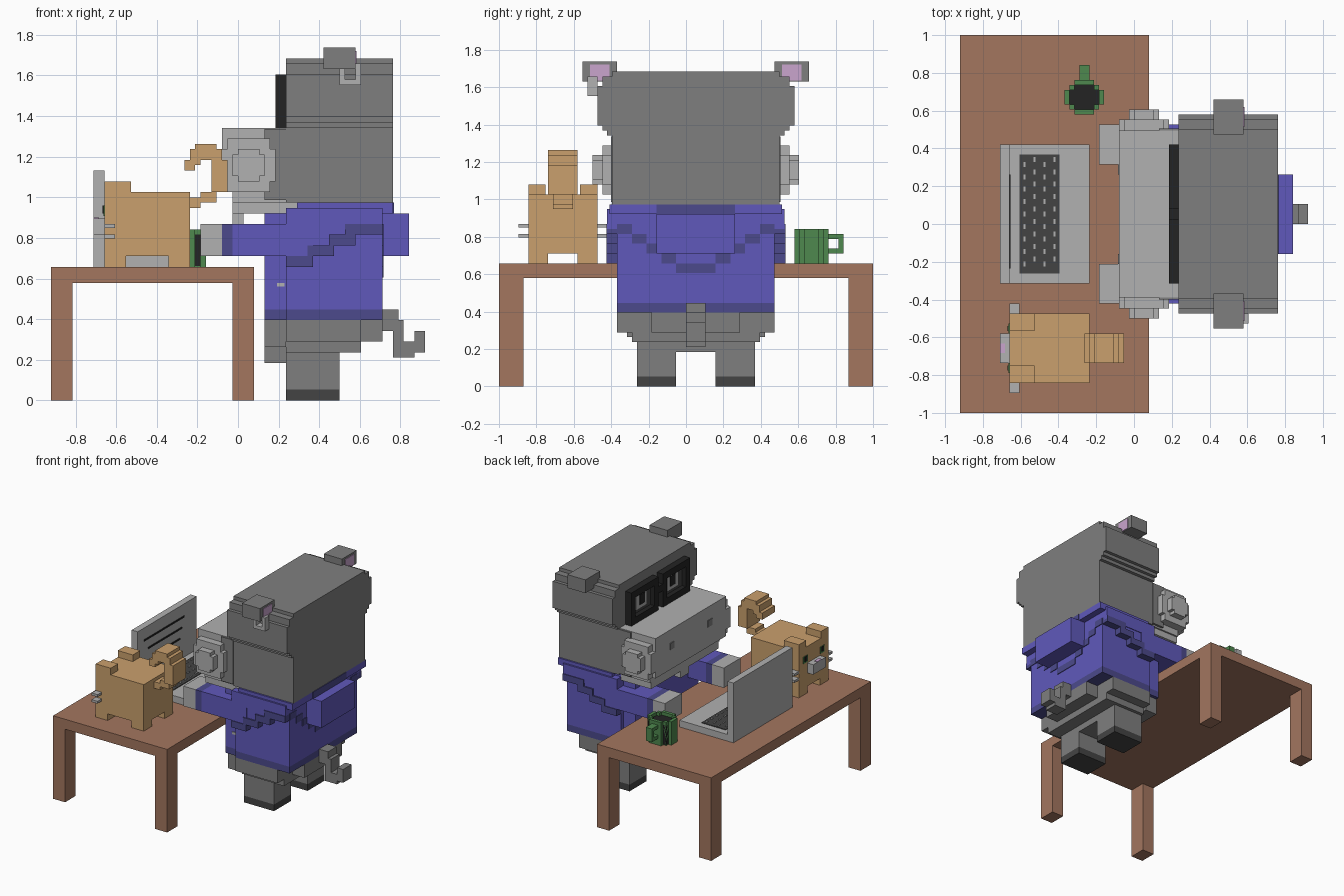
import bpy
import bmesh
from mathutils import Matrix, Vector

cube = bpy.data.objects.get("Cube")
if cube:
    bpy.data.objects.remove(cube, do_unlink=True)

UNIT = 1 / 38      # grid step of the blocks
AXIS = 2           # y of the big figure's mirror plane
PLATE = 0.2        # thickness of painted plates


def material(name, *rgb):
    linear = [((c / 255 + 0.055) / 1.055) ** 2.4 for c in rgb] + [1]
    mat = bpy.data.materials.new(name)
    mat.use_nodes = True
    mat.diffuse_color = linear
    mat.node_tree.nodes["Principled BSDF"].inputs["Base Color"].default_value = linear
    return mat


wood = material("wood brown", 163, 118, 95)
tan = material("tan fur", 202, 160, 109)
grey = material("grey skin", 127, 127, 127)
light = material("light grey", 177, 177, 177)
blue = material("blue cloth", 96, 89, 187)
navy = material("dark blue trim", 76, 74, 140)
black = material("black", 35, 35, 35)
dark = material("dark grey", 68, 68, 68)
green = material("green", 78, 136, 78)
pink = material("pink", 202, 165, 206)

parts = {}


def box(name, mat, x, y, z):
    """Add one block, given by its ranges, to the named part."""
    parts.setdefault(name, (mat, []))[1].append((x, y, z))


def slab(name, mat, x, half, z, mid=AXIS):
    """Block centred on a mirror plane."""
    box(name, mat, x, (mid - half, mid + half), z)


def pair(name, mat, x, y, z, mid=AXIS):
    """Two blocks mirrored in y; y is measured from the plane."""
    box(name, mat, x, (mid + y[0], mid + y[1]), z)
    box(name, mat, x, (mid - y[1], mid - y[0]), z)


def build(name, mat, blocks):
    bm = bmesh.new()
    for ranges in blocks:
        low, high = (Vector(r[i] for r in ranges) * UNIT for i in (0, 1))
        bmesh.ops.create_cube(bm, size=1, matrix=Matrix.Translation((low + high) / 2)
                              @ Matrix.Diagonal((high - low).to_4d()))
    mesh = bpy.data.meshes.new(name)
    bm.to_mesh(mesh)
    bm.free()
    mesh.materials.append(mat)
    bpy.context.collection.objects.link(bpy.data.objects.new(name, mesh))


# Table
slab("table_top", wood, x=(-35, 3), half=38, z=(22, 25), mid=0)
for x in ((-35, -31), (-1, 3)):
    pair("table_legs", wood, x=x, y=(33, 38), z=(0, 22), mid=0)

# Laptop with keys and lines on the screen
slab("laptop_base", light, x=(-25, -9), half=14, z=(25, 27))
slab("laptop_screen", light, x=(-27, -25), half=14, z=(25, 43))
slab("keyboard", dark, x=(-23, -15), half=12, z=(27, 27 + PLATE))
for row in range(4):
    for column in range(9):
        x, y = row * 2 - 22.2, column * 2.5 - 8.5 + row % 2
        box("keys", light, x=(x, x + 0.4), y=(y, y + 1), z=(27, 27 + 2 * PLATE))
for row in range(3):
    box("screen_lines", black, x=(-25, -25 + PLATE), y=(row * 2 - 9, 10 - row),
        z=(39 - row * 3, 39.5 - row * 3))

# Mug
pair("mug", green, x=(-12, -8), y=(2.5, 3.5), z=(25, 32), mid=25.5)
for x in ((-14, -13), (-7, -6)):
    slab("mug", green, x=x, half=1.5, z=(25, 32), mid=25.5)
for x in ((-13, -12), (-8, -7)):
    pair("mug", green, x=x, y=(1.5, 2.5), z=(25, 32), mid=25.5)
slab("coffee", black, x=(-13, -7), half=2.5, z=(25.1, 31), mid=25.5)
for z in ((27, 28), (30, 31)):
    box("mug_handle", green, x=(-11, -9), y=(29, 31), z=z)
box("mug_handle", green, x=(-11, -9), y=(31, 32), z=(27, 31))

# Small pet on the table
PET = -25
slab("pet_body", tan, x=(-25, -9), half=7, z=(27, 39), mid=PET)
for x in ((-25, -21), (-13, -9)):
    pair("pet_legs", tan, x=x, y=(3, 7), z=(25, 27), mid=PET)
pair("pet_ears", tan, x=(-25, -20), y=(3.5, 7), z=(39, 41), mid=PET)
slab("pet_muzzle", light, x=(-27, -25), half=3, z=(31, 34), mid=PET)
slab("pet_nose", pink, x=(-27, -26), half=1, z=(34, 34 + PLATE), mid=PET)
pair("pet_eyes", green, x=(-25 - PLATE, -25), y=(3, 5), z=(34.5, 36.5), mid=PET)
pair("pet_pupils", black, x=(-25 - 2 * PLATE, -25), y=(3.5, 4.5), z=(35, 36.5), mid=PET)
for z in (30.3, 32.3):
    pair("pet_whiskers", light, x=(-25, -23), y=(7, 9), z=(z, z + 0.7), mid=PET)
for x, z in (((-9, -7), (36, 38)), ((-7, -4), (37, 39))):
    slab("pet_tail", tan, x=x, half=2, z=z, mid=PET)
for x, z in (((-5, -2), (39, 45)), ((-7, -3), (45, 47)), ((-8, -4), (46, 48)),
             ((-9, -7), (44, 47)), ((-10, -8), (43, 45))):
    slab("pet_tail", tan, x=x, half=3, z=z, mid=PET)

# Head, stacked in layers
for bottom, top, half in ((37, 51, 17), (51, 52, 18), (52, 53, 19),
                          (53, 61, 20), (61, 63, 19), (63, 64, 17)):
    slab("head", grey, x=(9, 29), half=half, z=(bottom, top))
pair("cheeks", grey, x=(5, 9), y=(14, 17.2), z=(37.5, 50.8))

# Muzzle, jaw and round cheek pads
slab("muzzle", light, x=(-3, 9), half=16.8, z=(39, 51))
slab("jaw", light, x=(-1, 13), half=16, z=(35, 37))
slab("jaw", light, x=(-1, 9), half=16.5, z=(37, 39))
slab("chin", light, x=(-1, 1), half=2, z=(33, 35))
pair("cheek_pads", light, x=(-3, 7), y=(16, 19), z=(41, 47))
pair("cheek_pads", light, x=(-2, 6), y=(16, 19), z=(39, 49))
pair("cheek_pads", light, x=(-1, 5), y=(19, 21), z=(42, 46))
pair("cheek_pads", light, x=(0, 4), y=(19, 21), z=(41, 47))
pair("nostrils", grey, x=(-3 - PLATE, -3), y=(8, 10), z=(45, 47))

# Glasses and eyes
for z in ((51, 53), (59, 61)):
    pair("glasses", black, x=(7, 9), y=(1, 14), z=z)
for y in ((1, 3), (12, 14)):
    pair("glasses", black, x=(7, 9), y=y, z=(53, 59))
slab("glasses", black, x=(7, 9), half=1, z=(56, 58))
pair("lenses", dark, x=(8.4, 9), y=(3, 12), z=(53, 59))
pair("eyes", light, x=(8.2, 9), y=(5, 10), z=(54, 58))
pair("pupils", black, x=(8, 9), y=(6, 8.5), z=(55, 58))

# Ears and ring
pair("ears", grey, x=(16, 22), y=(16, 23), z=(62, 66))
pair("ear_linings", pink, x=(22, 22 + PLATE), y=(17.5, 21.5), z=(62.2, 65.4))
for x in ((19, 20), (22, 23)):
    box("ear_ring", light, x=x, y=(-20, -18), z=(60, 63))
box("ear_ring", light, x=(19, 23), y=(-20, -18), z=(59, 60))

# Jumper with stepped seams
slab("jumper", blue, x=(9, 27), half=16, z=(17, 37))
slab("jumper", blue, x=(5, 9), half=15, z=(17, 35))
slab("hem", navy, x=(9, 27), half=16, z=(15, 17))
slab("hem", navy, x=(5, 9), half=15, z=(15, 17))
slab("collar", blue, x=(11, 29), half=17.5, z=(35, 37))
slab("hood_opening", navy, x=(28, 29 + PLATE), half=8, z=(35, 37))
slab("hood", blue, x=(27, 32), half=8, z=(27, 35))
pair("shoulders", blue, x=(9, 27), y=(16, 18), z=(32, 36))
pair("shoulders", blue, x=(9, 20), y=(16, 17.8), z=(29, 32))
slab("seam", navy, x=(27, 27 + PLATE), half=4, z=(23, 25))
for step in range(4):
    inner, low = 4 + step * 3, 25 + step * 2
    pair("seam", navy, x=(27, 27 + PLATE), y=(inner, inner + 3), z=(low, low + 2))
for step in range(3):
    front, low = 9 + step * 4, 25 + step * 2
    pair("seam", navy, x=(front, front + 5), y=(16, 18.2), z=(low, low + 2))
pair("seam", navy, x=(20, 27), y=(16, 18.2), z=(31, 33))
box("jumper_tag", light, x=(7.3, 8.7), y=(-13 - PLATE, -13), z=(21.3, 22))

# Arms
pair("hands", light, x=(-7, -3), y=(10, 18), z=(27, 33))
pair("cuffs", navy, x=(-3, -1), y=(10, 18), z=(27, 33))
pair("sleeves", blue, x=(-1, 14), y=(10, 18), z=(27, 33))

# Hips, legs and shoes
slab("hips", grey, x=(5, 9), half=14, z=(10, 15))
slab("hips", grey, x=(9, 23), half=16, z=(11, 15))
slab("hips", grey, x=(9, 23), half=13, z=(9, 11))
slab("hips", grey, x=(5, 19), half=4, z=(7, 11))
slab("rump", grey, x=(23, 27), half=9, z=(11, 15))
pair("legs", grey, x=(9, 19), y=(4, 12), z=(2, 9))
pair("shoes", dark, x=(9, 19), y=(4, 12), z=(0, 2))

# Curled tail
for x, z in (((26, 30), (13, 17)), ((29, 31), (10, 15)),
             ((29, 33), (8, 11)), ((33, 35), (9, 13))):
    slab("tail", grey, x=x, half=2, z=z)

for name, (mat, blocks) in parts.items():
    build(name, mat, blocks)
